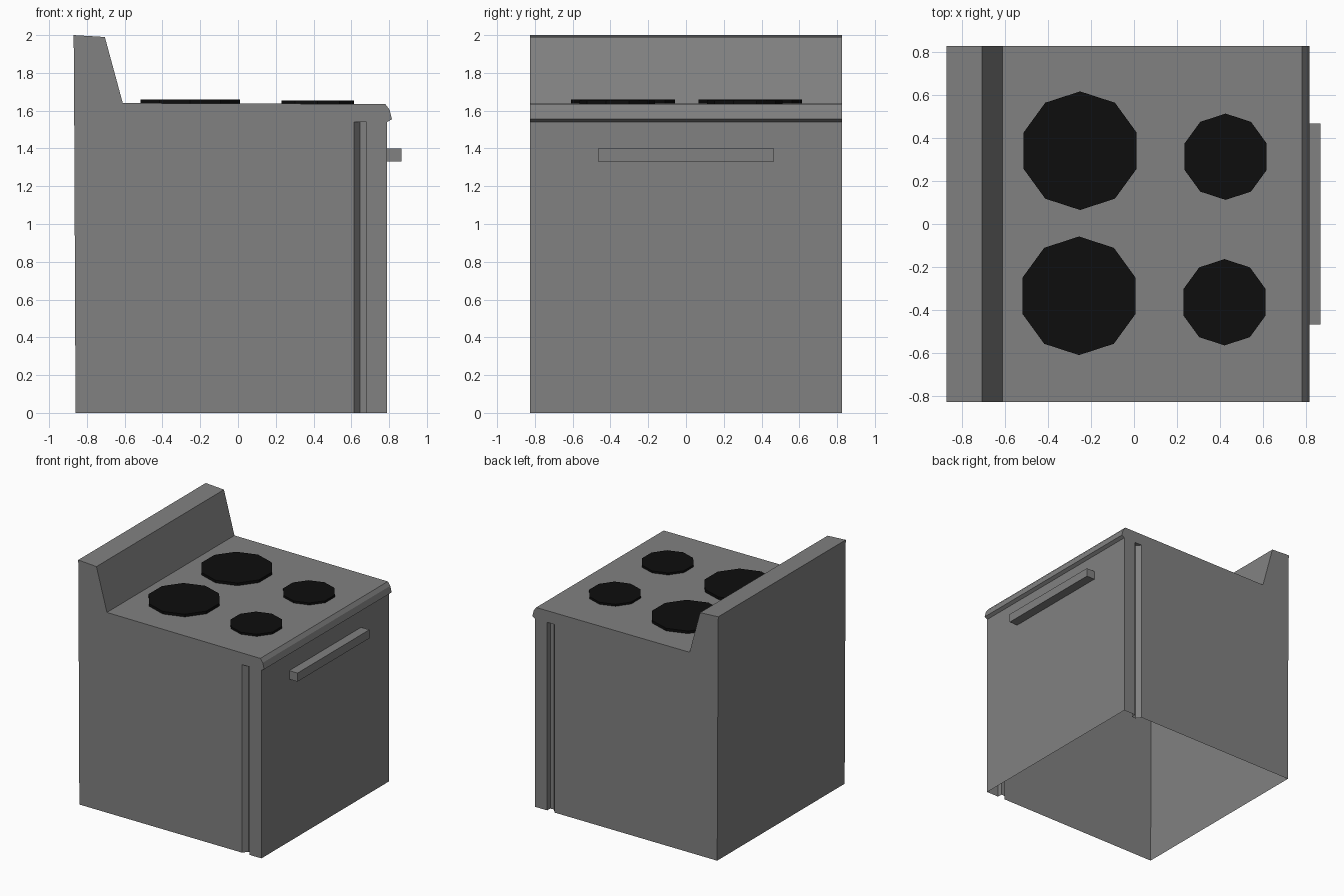
import bpy, bmesh, math

if "Cube" in bpy.data.objects:
    bpy.data.objects.remove(bpy.data.objects["Cube"])

def material(name, rgb):
    m = bpy.data.materials.new(name)
    m.diffuse_color = (*rgb, 1)
    m.use_nodes = True
    m.node_tree.nodes["Principled BSDF"].inputs["Base Color"].default_value = m.diffuse_color
    return m

grey = material("enamel grey", (0.22, 0.22, 0.22))
black = material("burner black", (0.004, 0.004, 0.004))

def finish(name, bm, mat):
    bmesh.ops.remove_doubles(bm, verts=bm.verts, dist=1e-5)
    bmesh.ops.recalc_face_normals(bm, faces=bm.faces)
    me = bpy.data.meshes.new(name)
    bm.to_mesh(me)
    bm.free()
    me.materials.append(mat)
    ob = bpy.data.objects.new(name, me)
    bpy.context.collection.objects.link(ob)
    return ob

W = 0.825      # half width
SEAM = 1.54    # underside of the cooktop

# Cabinet and cooktop: one shell, open underneath
bm = bmesh.new()
groove = [(0.615, W), (0.645, W - 0.04), (0.68, W - 0.04), (0.68, W)]
plan = ([(-0.86, -W)] + [(x, -y) for x, y in groove] + [(0.79, -W), (0.79, W)]
        + groove[::-1] + [(-0.86, W)])
low = [bm.verts.new((x, y, 0)) for x, y in plan]
top = [bm.verts.new((-0.867 if x < -0.8 else x, y, SEAM)) for x, y in plan]
n = len(plan)
for i in range(n):
    j = (i + 1) % n
    bm.faces.new((low[i], low[j], top[j], top[i]))
# caps over the door grooves
bm.faces.new(top[1:5])
bm.faces.new(top[7:11])
# cooktop with backsplash and front lip
profile = [(-0.867, SEAM), (-0.87, 2.0), (-0.705, 1.99), (-0.61, 1.64),
           (0.78, 1.635), (0.802, 1.605), (0.815, 1.555), (0.79, SEAM)]
sides = [[bm.verts.new((x, y, z)) for x, z in profile] for y in (-W, W)]
for s in sides:
    bm.faces.new(s)
for i in range(len(profile) - 1):
    bm.faces.new((sides[0][i], sides[0][i + 1], sides[1][i + 1], sides[1][i]))
finish("stove_body", bm, grey)

# Oven door handle
bm = bmesh.new()
bmesh.ops.create_cube(bm, size=1)
for v in bm.verts:
    v.co = (0.8275 + v.co.x * 0.075, v.co.y * 0.93, 1.365 + v.co.z * 0.07)
finish("door_handle", bm, grey)

# Burners: ten-sided discs
def burner(name, x, y, r, z_top):
    bm = bmesh.new()
    bmesh.ops.create_cone(bm, cap_ends=True, segments=10, radius1=r, radius2=r,
                          depth=z_top - 1.63)
    ob = finish(name, bm, black)
    # one corner points along y
    for v in ob.data.vertices:
        v.co.x, v.co.y = v.co.y, v.co.x
    ob.data.flip_normals()
    a = max(ob.data.vertices, key=lambda v: v.co.y).co
    ob.rotation_euler.z = math.pi / 2 - math.atan2(a.y, a.x)
    ob.location = (x, y, (z_top + 1.63) / 2)

burner("large_burner_back", -0.25, 0.34, 0.275, 1.66)
burner("large_burner_front", -0.255, -0.333, 0.275, 1.66)
burner("small_burner_back", 0.425, 0.312, 0.2, 1.653)
burner("small_burner_front", 0.42, -0.363, 0.2, 1.653)
